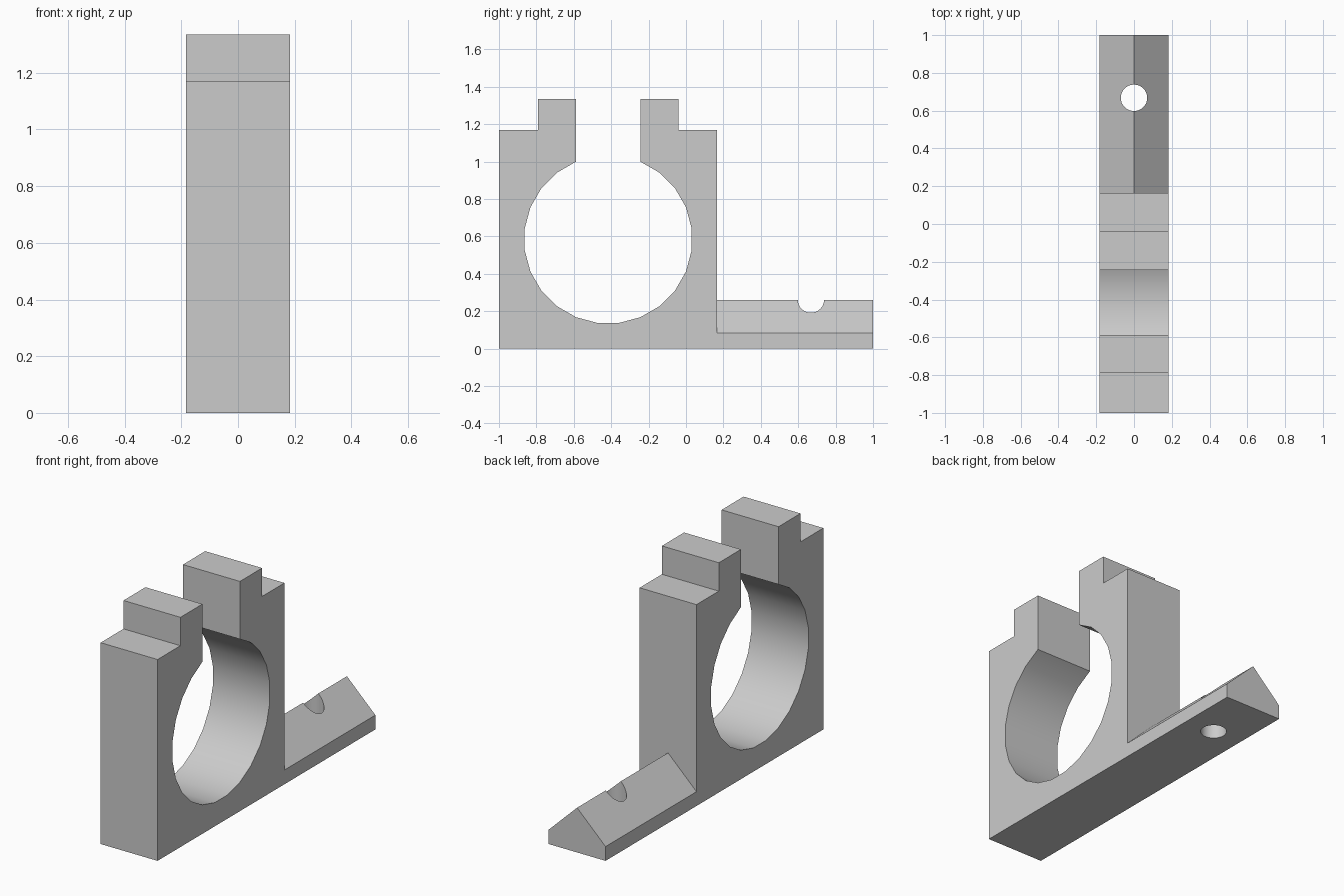
import bpy
import bmesh
from math import cos, sin, radians
from mathutils import Matrix

cube = bpy.data.objects.get("Cube")
if cube:
    bpy.data.objects.remove(cube, do_unlink=True)

HALF_WIDTH = 0.183
BORE_Y, BORE_Z, BORE_R = -0.416, 0.584, 0.45
WALL_Y = 0.165

grey = bpy.data.materials.new("plain_grey")
grey.use_nodes = True
COLOUR = (0.6, 0.6, 0.6, 1)
grey.diffuse_color = COLOUR
grey.node_tree.nodes["Principled BSDF"].inputs["Base Color"].default_value = COLOUR


def make_object(name, bm):
    bmesh.ops.recalc_face_normals(bm, faces=bm.faces)
    mesh = bpy.data.meshes.new(name)
    bm.to_mesh(mesh)
    bm.free()
    mesh.materials.append(grey)
    obj = bpy.data.objects.new(name, mesh)
    bpy.context.collection.objects.link(obj)
    return obj


def extrude(name, points, direction):
    """Turn a closed outline into a solid along the given direction."""
    bm = bmesh.new()
    face = bm.faces.new([bm.verts.new(p) for p in points])
    moved = bmesh.ops.extrude_face_region(bm, geom=[face])["geom"]
    verts = [v for v in moved if isinstance(v, bmesh.types.BMVert)]
    bmesh.ops.translate(bm, verts=verts, vec=direction)
    if face.is_valid and len(face.edges[0].link_faces) < 2:
        bm.faces.new(face.verts)
    return make_object(name, bm)


def smooth(obj):
    bpy.ops.object.select_all(action='DESELECT')
    obj.select_set(True)
    bpy.context.view_layer.objects.active = obj
    bpy.ops.object.shade_smooth_by_angle(angle=radians(30))


# Clamp body: outer steps, then the open bore traced from one slot lip to the other
slot = BORE_R * sin(radians(22.5))
outline = [(BORE_Y - slot, 1.335), (-0.79, 1.335), (-0.79, 1.17), (-1, 1.17),
           (-1, 0), (WALL_Y, 0), (WALL_Y, 1.17), (-0.04, 1.17),
           (-0.04, 1.335), (BORE_Y + slot, 1.335)]
for i in range(22):
    a = radians(67.5 - 15 * i)
    outline.append((BORE_Y + BORE_R * cos(a), BORE_Z + BORE_R * sin(a)))
body = extrude("clamp_body", [(-HALF_WIDTH, y, z) for y, z in outline],
               (2 * HALF_WIDTH, 0, 0))
smooth(body)

# Mounting foot with a ridged top
section = [(-HALF_WIDTH, 0), (HALF_WIDTH, 0), (HALF_WIDTH, 0.083),
           (0, 0.26), (-HALF_WIDTH, 0.083)]
foot = extrude("mounting_foot", [(x, WALL_Y, z) for x, z in section],
               (0, 1 - WALL_Y, 0))

# Vertical screw hole through the foot
bm = bmesh.new()
bmesh.ops.create_cone(bm, cap_ends=True, segments=32, radius1=0.07, radius2=0.07,
                      depth=1, matrix=Matrix.Translation((0, 0.668, 0.1)))
cutter = make_object("screw_hole_cutter", bm)
cutter.hide_render = True
hole = foot.modifiers.new("screw_hole", 'BOOLEAN')
hole.operation = 'DIFFERENCE'
hole.solver = 'EXACT'
hole.object = cutter
bpy.ops.object.select_all(action='DESELECT')
foot.select_set(True)
bpy.context.view_layer.objects.active = foot
bpy.ops.object.modifier_apply(modifier=hole.name)
bpy.data.objects.remove(cutter, do_unlink=True)
smooth(foot)
